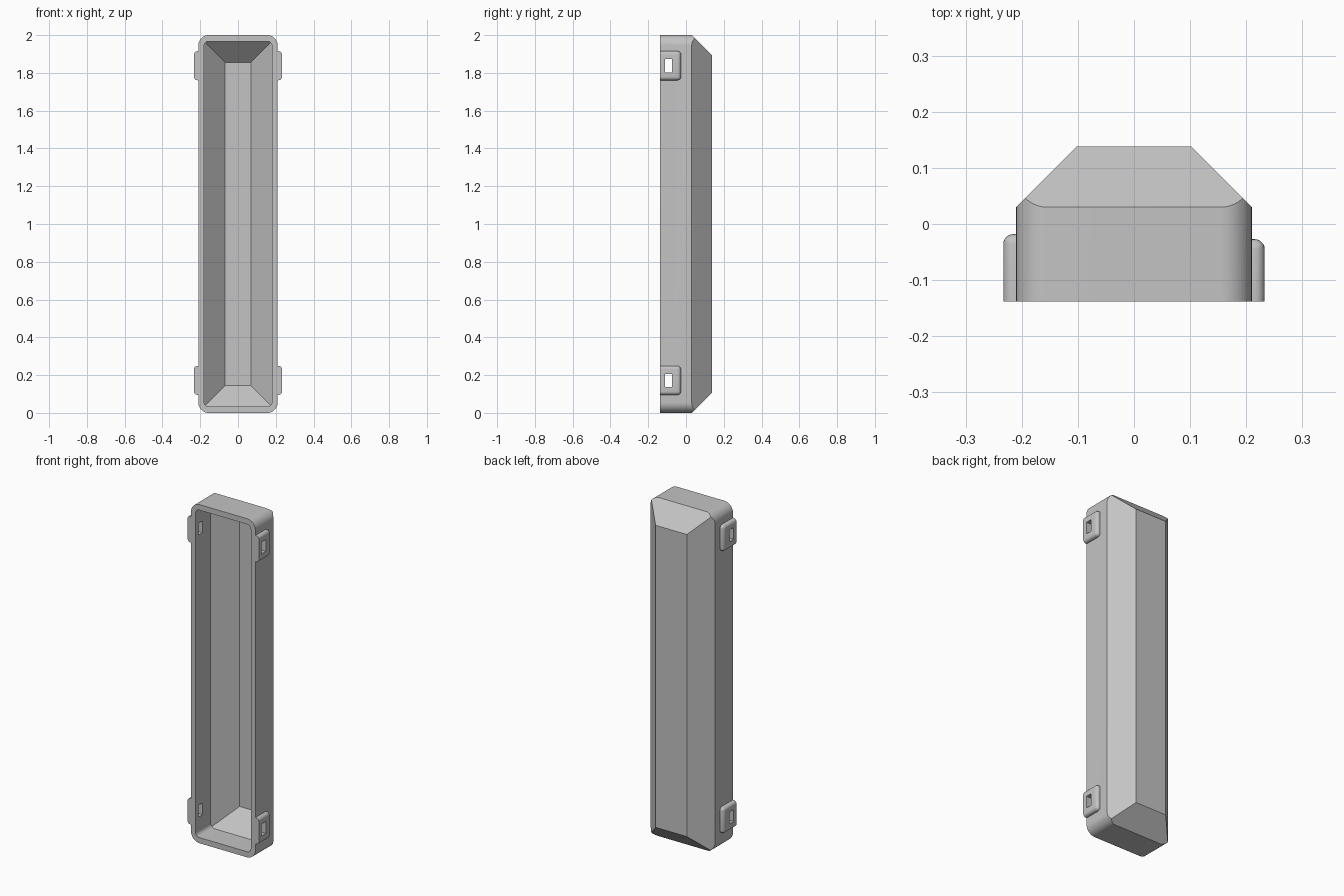
import bpy
import bmesh
import math
from mathutils import Vector

cube = bpy.data.objects.get("Cube")
if cube:
    bpy.data.objects.remove(cube, do_unlink=True)

FRONT, BACK = -0.138, 0.138
MID_Z = 1.0

grey = bpy.data.materials.new("plain grey")
grey.use_nodes = True
colour = (0.55, 0.55, 0.55, 1)
grey.diffuse_color = colour
grey.node_tree.nodes["Principled BSDF"].inputs["Base Color"].default_value = colour


def add_object(name, bm):
    bmesh.ops.recalc_face_normals(bm, faces=bm.faces)
    mesh = bpy.data.meshes.new(name)
    bm.to_mesh(mesh)
    bm.free()
    mesh.materials.append(grey)
    obj = bpy.data.objects.new(name, mesh)
    bpy.context.collection.objects.link(obj)
    return obj


def box(x0, x1, y0, y1, z0, z1):
    bm = bmesh.new()
    bmesh.ops.create_cube(bm, size=1)
    for v in bm.verts:
        v.co = ((x0 + x1) / 2 + v.co.x * (x1 - x0),
                (y0 + y1) / 2 + v.co.y * (y1 - y0),
                (z0 + z1) / 2 + v.co.z * (z1 - z0))
    return bm


def round_edges(bm, radius, segments, test):
    edges = [e for e in bm.edges if test(e)]
    bmesh.ops.bevel(bm, geom=edges, offset=radius, segments=segments,
                    profile=0.5, affect='EDGES', clamp_overlap=True)


def tapered_block(name, half_x, half_z, radius, y0, y1, slope_y):
    """Block with rounded corners whose back is cut by four 45 degree planes."""
    bm = box(-half_x, half_x, y0, y1, MID_Z - half_z, MID_Z + half_z)
    round_edges(bm, radius, 10,
                lambda e: abs(e.verts[0].co.y - e.verts[1].co.y) > 0.01)
    for side in (Vector((1, 0, 0)), Vector((-1, 0, 0)),
                 Vector((0, 0, 1)), Vector((0, 0, -1))):
        reach = half_x if side.x else half_z
        point = Vector((0, slope_y, MID_Z)) + side * reach
        cut = bmesh.ops.bisect_plane(
            bm, geom=bm.verts[:] + bm.edges[:] + bm.faces[:], dist=1e-6,
            plane_co=point, plane_no=side + Vector((0, 1, 0)), clear_outer=True)
        rim = [g for g in cut["geom_cut"] if isinstance(g, bmesh.types.BMEdge)]
        bmesh.ops.holes_fill(bm, edges=rim, sides=0)
    return add_object(name, bm)


def subtract(obj, cutters):
    for cutter in cutters:
        mod = obj.modifiers.new("cut", 'BOOLEAN')
        mod.operation = 'DIFFERENCE'
        mod.solver = 'EXACT'
        mod.object = cutter
    bpy.context.view_layer.update()
    graph = bpy.context.evaluated_depsgraph_get()
    mesh = bpy.data.meshes.new_from_object(obj.evaluated_get(graph))
    obj.modifiers.clear()
    obj.data = mesh


def smooth(obj):
    bpy.ops.object.select_all(action='DESELECT')
    obj.select_set(True)
    bpy.context.view_layer.objects.active = obj
    bpy.ops.object.shade_smooth_by_angle(angle=math.radians(30))


# Slot cutters pass through both side walls
levels = {"lower": 0.172, "upper": 1.838}
slots = {}
for level, z in levels.items():
    slots[level] = add_object(level + "_slot_cutter",
                              box(-0.3, 0.3, -0.112, -0.073, z - 0.035, z + 0.035))

# Hollow housing with an open front
housing = tapered_block("housing", 0.21, 1.0, 0.055, FRONT, BACK, 0.03)
cavity = tapered_block("cavity_cutter", 0.18, 0.967, 0.024, FRONT - 0.1, 0.112, 0)
subtract(housing, [cavity, *slots.values()])
smooth(housing)

# Slotted lugs on both sides, rounded on their outer and back edges
for side, sign, back in (("left", 1, -0.027), ("right", -1, -0.018)):
    for level, z in levels.items():
        inner, outer = sign * 0.21, sign * 0.233
        bm = box(min(inner, outer), max(inner, outer), FRONT, back,
                 z - 0.077, z + 0.077)

        def exposed(e):
            a, b = (v.co for v in e.verts)
            on_front = max(a.y, b.y) < FRONT + 0.001
            on_wall = max(abs(a.x), abs(b.x)) < 0.211
            return not on_front and not on_wall

        round_edges(bm, 0.018, 5, exposed)
        lug = add_object(f"{side}_{level}_lug", bm)
        subtract(lug, [slots[level]])
        smooth(lug)

for cutter in (cavity, *slots.values()):
    bpy.data.objects.remove(cutter, do_unlink=True)
